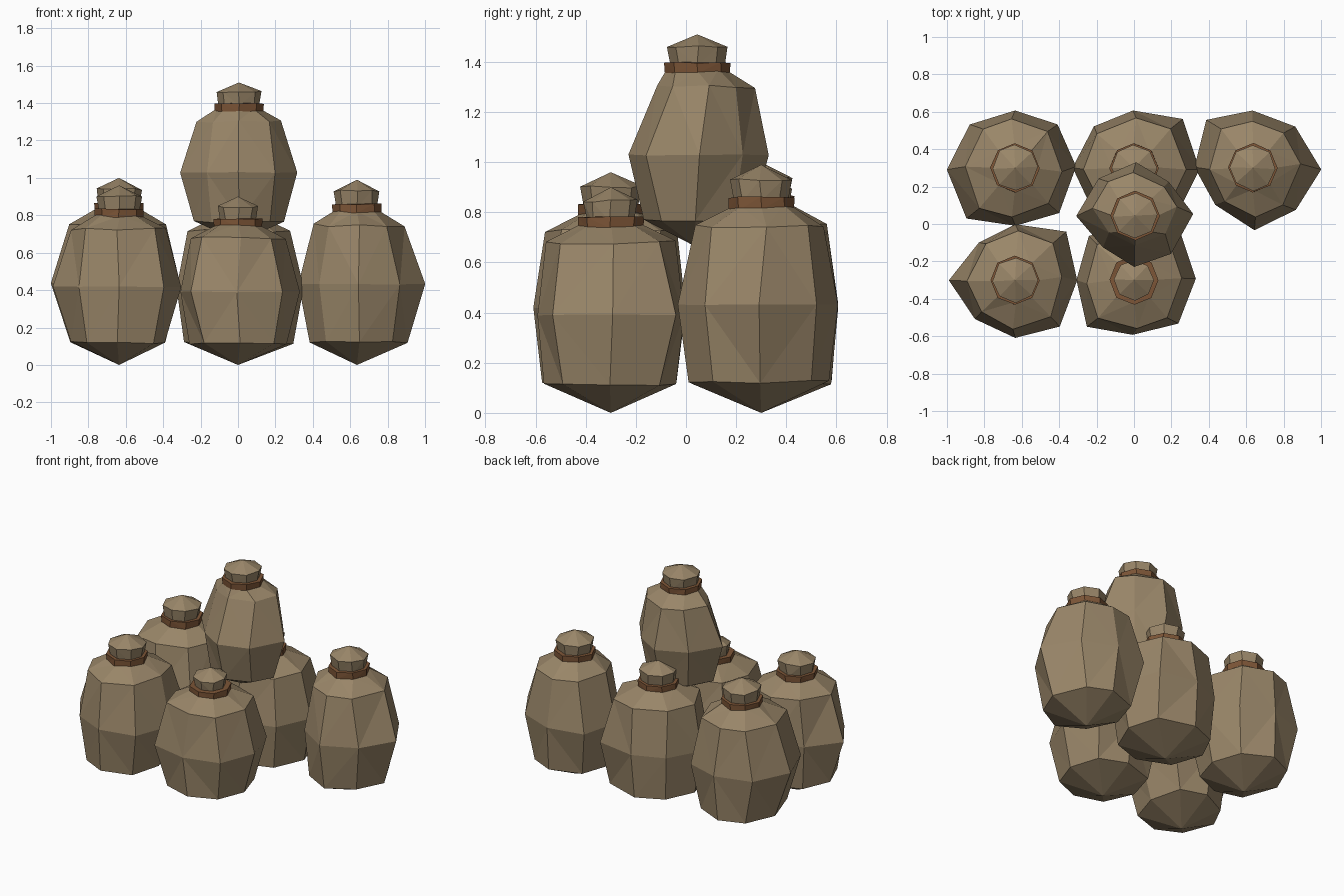
import bpy, bmesh, math, random

if "Cube" in bpy.data.objects:
    bpy.data.objects.remove(bpy.data.objects["Cube"])

random.seed(4)


def material(name, rgb):
    m = bpy.data.materials.new(name)
    m.diffuse_color = (*rgb, 1)
    m.use_nodes = True
    m.node_tree.nodes["Principled BSDF"].inputs["Base Color"].default_value = m.diffuse_color
    return m


BURLAP = material("burlap", (0.32, 0.238, 0.14))
CORD = material("brown cord", (0.205, 0.092, 0.038))


def lathe(name, rings, mat, loc, bottom=None, top=None):
    """Skin eight-sided rings of (x, y, z); bottom and top are optional tip heights."""
    bm = bmesh.new()
    loops = [[bm.verts.new(p) for p in ring] for ring in rings]
    n = len(loops[0])
    for a, b in zip(loops, loops[1:]):
        for i in range(n):
            j = (i + 1) % n
            bm.faces.new((a[i], a[j], b[j], b[i]))
    for loop, tip in ((loops[0], bottom), (loops[-1], top)):
        if tip is None:
            bm.faces.new(loop)
        else:
            v = bm.verts.new((0, 0, tip))
            for i in range(n):
                bm.faces.new((loop[i], loop[(i + 1) % n], v))
    # crease the bent side panels into flat triangles
    bmesh.ops.triangulate(bm, faces=bm.faces[:])
    bmesh.ops.recalc_face_normals(bm, faces=bm.faces)
    me = bpy.data.meshes.new(name)
    bm.to_mesh(me)
    bm.free()
    me.materials.append(mat)
    ob = bpy.data.objects.new(name, me)
    ob.location = loc
    bpy.context.collection.objects.link(ob)


def ring(radii, z, wobble=0.0, sx=1, sy=1, dy=0):
    """Ring of eight points, slightly uneven for a lumpy cloth look."""
    pts = []
    for i, r in enumerate(radii):
        a = math.tau * i / 8 + random.uniform(-1, 1) * wobble
        r *= 1 + random.uniform(-1, 1) * wobble * 0.4
        pts.append((r * math.cos(a) * sx, r * math.sin(a) * sy + dy,
                    z + random.uniform(-1, 1) * wobble * 0.1))
    return pts


def sack(name, loc, h, belly, base, shoulder, dy=0, knob=0.122):
    mean = sum(belly) / 8
    soft = [0.5 * (r + mean) for r in belly]
    # filled body
    lathe(name + "_body", [
        ring(soft, 0.125 * h, 0.06, *base),
        ring(belly, 0.435 * h, 0.03),
        ring(soft, 0.755 * h, 0.08, *shoulder, dy),
        ring([0.118] * 8, 0.835 * h, 0.05)], BURLAP, loc, 0.0, 0.86 * h)
    # cord around the neck
    lathe(name + "_tie", [ring([0.130] * 8, 0.818 * h, 0.03),
                          ring([0.132] * 8, 0.868 * h, 0.03)], CORD, loc)
    # gathered cloth above the cord
    lathe(name + "_gathered_top", [ring([knob * 0.88] * 8, 0.85 * h, 0.06),
                                   ring([knob] * 8, 0.94 * h, 0.06)],
          BURLAP, loc, None, h)


# position, height, belly radius every 45 degrees from +x, base and shoulder scale in x and y
sack("back_left_sack", (-0.636, 0.3, 0), 1.0,
     (0.33, 0.325, 0.31, 0.335, 0.364, 0.375, 0.31, 0.335),
     (0.76, 0.86), (0.75, 0.83))
sack("back_middle_sack", (0, 0.3, 0), 0.95,
     (0.35, 0.37, 0.31, 0.31, 0.326, 0.32, 0.31, 0.33),
     (0.87, 0.87), (0.82, 0.82))
sack("back_right_sack", (0.636, 0.3, 0), 0.99,
     (0.364, 0.315, 0.31, 0.355, 0.31, 0.28, 0.33, 0.32),
     (0.79, 0.87), (0.75, 0.80))
sack("front_left_sack", (-0.636, -0.3, 0), 0.96,
     (0.33, 0.38, 0.30, 0.28, 0.35, 0.30, 0.31, 0.345),
     (0.76, 0.86), (0.76, 0.83))
sack("front_middle_sack", (0, -0.3, 0), 0.9,
     (0.33, 0.36, 0.29, 0.34, 0.305, 0.355, 0.29, 0.33),
     (0.81, 0.85), (0.79, 0.83), 0, 0.108)
sack("stacked_sack", (0.005, 0.045, 0.66), 0.85,
     (0.315, 0.255, 0.285, 0.28, 0.315, 0.24, 0.275, 0.28),
     (0.80, 0.76), (0.77, 0.68), 0.035)
